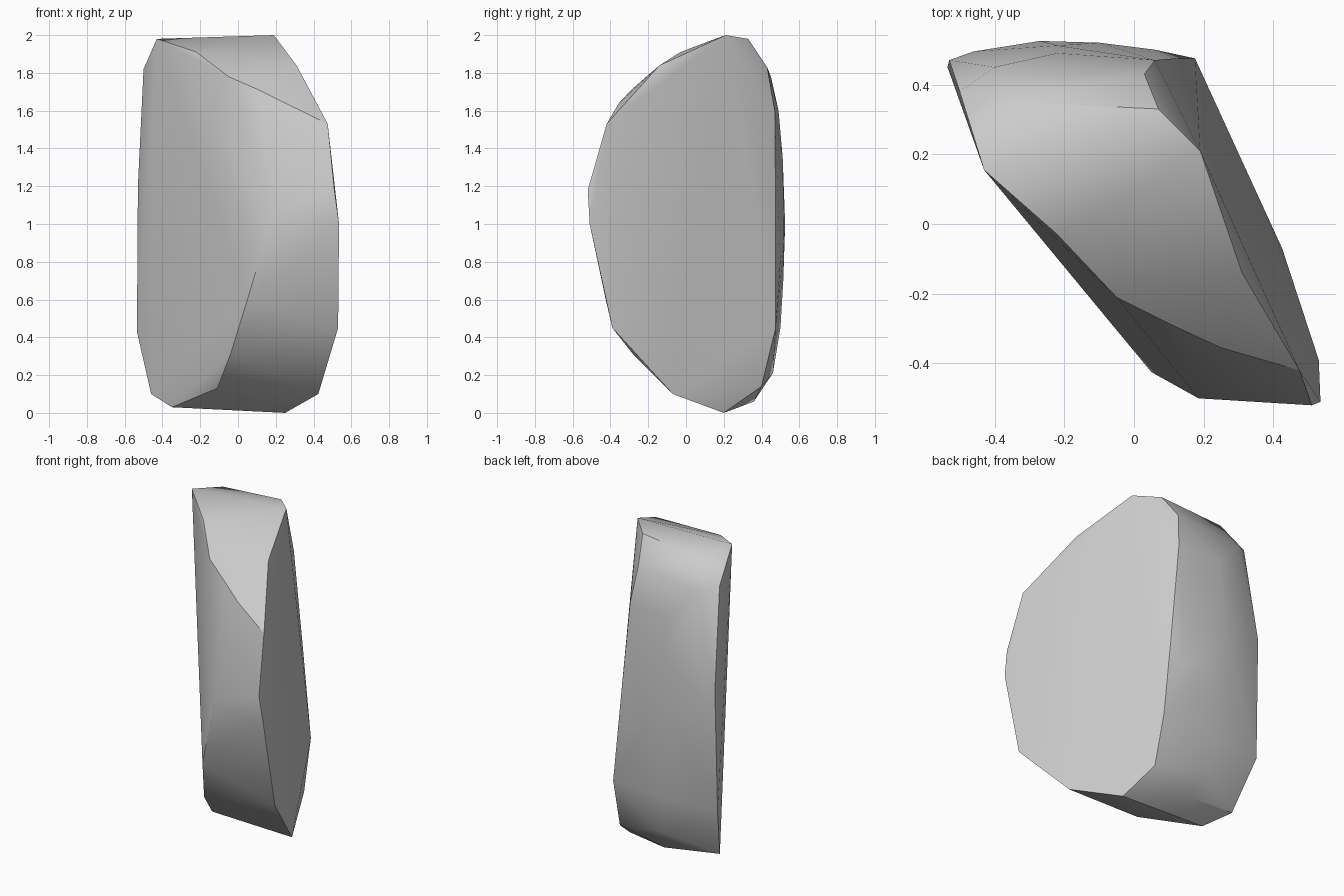
import bpy
import bmesh
import math

# Remove only the default object
default_cube = bpy.data.objects.get("Cube")
if default_cube:
    bpy.data.objects.remove(default_cube, do_unlink=True)


def make_material(name, grey):
    """One flat material, shown in the viewport and in a render."""
    material = bpy.data.materials.new(name)
    material.use_nodes = True
    colour = (grey, grey, grey, 1)
    material.diffuse_color = colour
    shader = material.node_tree.nodes["Principled BSDF"]
    shader.inputs["Base Color"].default_value = colour
    shader.inputs["Roughness"].default_value = 0.9
    return material


def convex_stone(name, outlines, material, sharp_angle):
    """Wrap a convex skin round the given outlines."""
    bm = bmesh.new()
    for outline in outlines:
        for point in outline:
            bm.verts.new(point)
    hull = bmesh.ops.convex_hull(bm, input=bm.verts[:])
    unused = {g for g in hull["geom_interior"] + hull["geom_unused"]
              if isinstance(g, bmesh.types.BMVert)}
    bmesh.ops.delete(bm, geom=list(unused), context="VERTS")
    bmesh.ops.recalc_face_normals(bm, faces=bm.faces[:])
    mesh = bpy.data.meshes.new(name)
    bm.to_mesh(mesh)
    bm.free()
    mesh.materials.append(material)
    stone = bpy.data.objects.new(name, mesh)
    bpy.context.collection.objects.link(stone)

    # Soft shading on the rounded band, crisp rims round the broad faces
    bpy.ops.object.select_all(action="DESELECT")
    stone.select_set(True)
    bpy.context.view_layer.objects.active = stone
    bpy.ops.object.shade_smooth_by_angle(angle=math.radians(sharp_angle))
    return stone


# Rim of the broad left face, from the top down the front and up the back
left_rim = [
    (.19, .21, 2), (.31, -.14, 1.84), (.475, -.42, 1.53),
    (.51, -.52, 1.18), (.535, -.51, 1), (.53, -.39, .45),
    (.425, -.07, .1), (.25, .2, 0), (.18, .4, .14),
    (.175, .475, .45), (.12, .475, 1), (.06, .47, 1.6),
    (.03, .43, 1.83), (.07, .33, 1.98),
]

# Rim of the broad right face, in the same order
right_rim = [
    (-.43, .155, 1.98), (-.22, -.03, 1.91), (-.05, -.21, 1.78),
    (.11, -.29, 1.71), (.25, -.355, 1.64), (.185, -.5, 1.05),
    (.05, -.425, .6), (-.04, -.28, .31), (-.11, -.1, .13),
    (-.35, .19, .03), (-.46, .32, .1), (-.535, .45, .43),
    (-.53, .47, 1.2), (-.5, .38, 1.82),
]

# Shallow swelling of the back between the two rims
back_swell = [
    (-.35, .35, 1.94), (-.4, .45, 1.78), (-.46, .495, 1.1),
    (-.27, .525, 1), (-.1, .52, .9), (.06, .5, .8),
    (-.22, .512, 1.35), (-.22, .49, 1.6), (-.2, .515, .7),
    (-.2, .5, .45), (-.15, .46, .21), (-.1, .36, .06),
]

stone_grey = make_material("stone_grey", 0.6)
convex_stone("stone_slab", (left_rim, right_rim, back_swell), stone_grey, 30)
